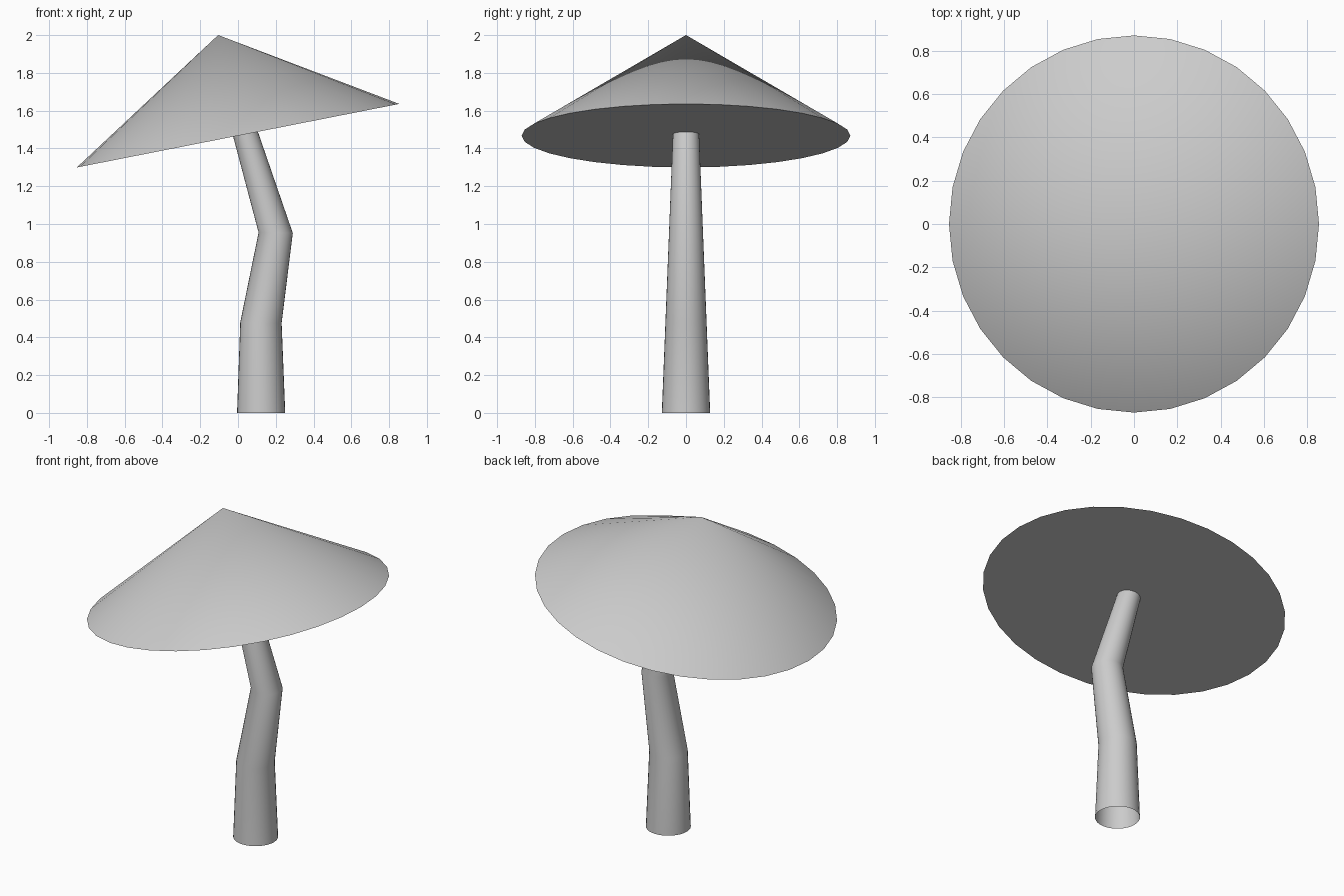
import bpy, bmesh, math
from mathutils import Matrix

if "Cube" in bpy.data.objects:
    bpy.data.objects.remove(bpy.data.objects["Cube"])

SIDES = 32


def finish(bm, name):
    bmesh.ops.recalc_face_normals(bm, faces=bm.faces[:])
    mesh = bpy.data.meshes.new(name)
    bm.to_mesh(mesh)
    bm.free()
    ob = bpy.data.objects.new(name, mesh)
    bpy.context.collection.objects.link(ob)
    bpy.ops.object.select_all(action='DESELECT')
    ob.select_set(True)
    bpy.context.view_layer.objects.active = ob
    bpy.ops.object.shade_smooth_by_angle(angle=math.radians(30))
    return ob


# Cap: tilted cone with a flat underside
RADIUS, HEIGHT = 0.87, 0.543
TILT = math.radians(11.15)
bm = bmesh.new()
bmesh.ops.create_cone(bm, cap_ends=True, segments=SIDES, radius1=RADIUS, radius2=0, depth=HEIGHT,
                      matrix=Matrix.Translation((0, 0, HEIGHT / 2)))
bmesh.ops.remove_doubles(bm, verts=bm.verts[:], dist=0.0001)
bmesh.ops.transform(bm, verts=bm.verts[:],
                    matrix=Matrix.Translation((0, 0, 1.4675)) @ Matrix.Rotation(-TILT, 4, 'Y'))
finish(bm, "mushroom_cap")

# Stem: open bent tube; each ring is left x, left z, right x, right z, depth radius
rings = [(-0.005, 0, 0.25, 0, 0.128),
         (0.012, 0.48, 0.231, 0.475, 0.109),
         (0.109, 0.955, 0.29, 0.952, 0.09),
         (-0.028, 1.472, 0.102, 1.498, 0.069)]
bm = bmesh.new()
loops = []
for lx, lz, rx, rz, ry in rings:
    loop = []
    for i in range(SIDES):
        a = 2 * math.pi * i / SIDES
        t = (1 + math.cos(a)) / 2
        loop.append(bm.verts.new((lx + (rx - lx) * t, ry * math.sin(a), lz + (rz - lz) * t)))
    loops.append(loop)
for low, high in zip(loops, loops[1:]):
    for i in range(SIDES):
        j = (i + 1) % SIDES
        bm.faces.new((low[i], low[j], high[j], high[i]))
finish(bm, "mushroom_stem")
